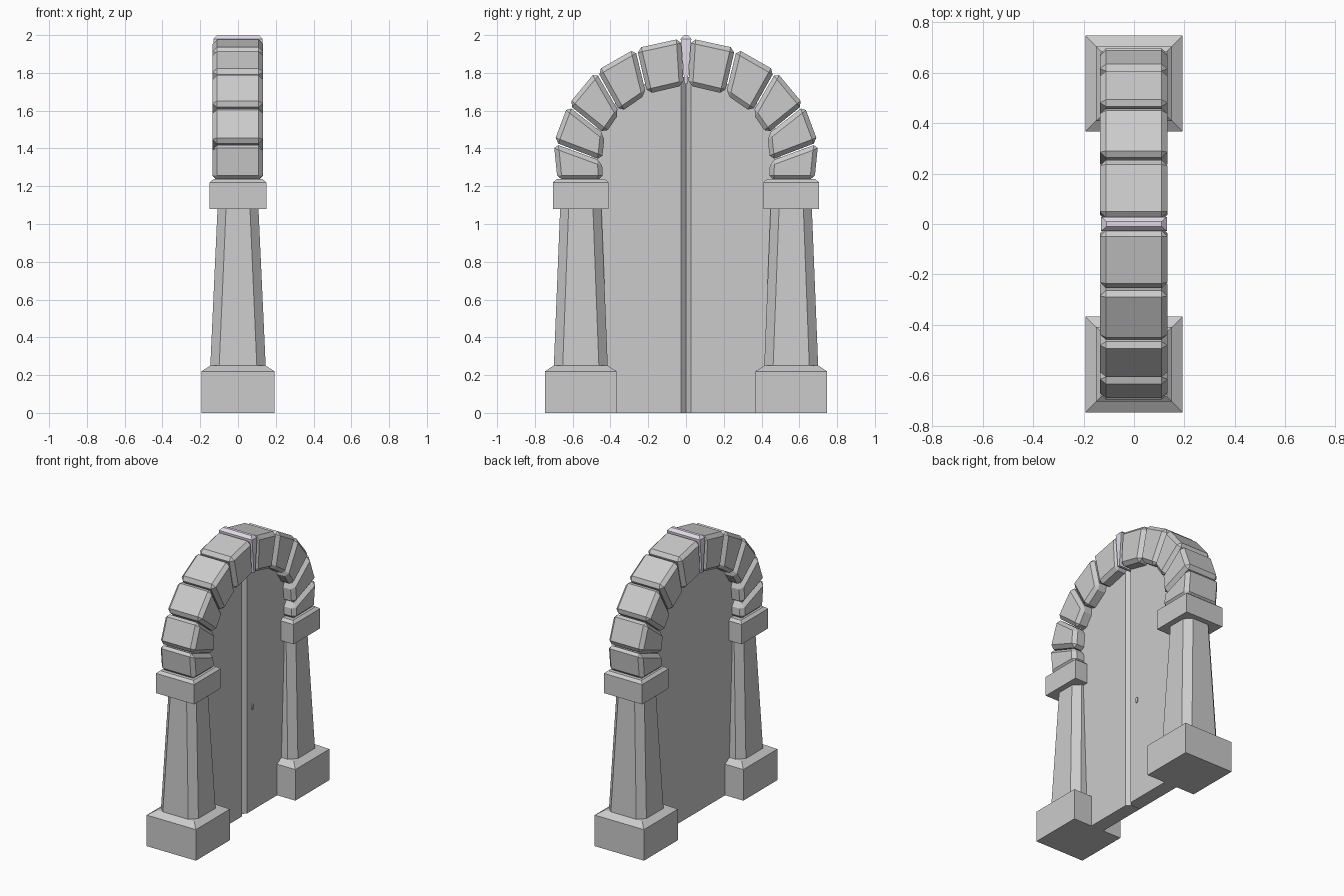
import bpy, bmesh
from math import cos, sin, pi
from mathutils import Vector

if "Cube" in bpy.data.objects:
    bpy.data.objects.remove(bpy.data.objects["Cube"])

PILLAR_Y = 0.557


def finish(name, bm, color=None):
    bmesh.ops.recalc_face_normals(bm, faces=bm.faces)
    me = bpy.data.meshes.new(name)
    bm.to_mesh(me)
    bm.free()
    ob = bpy.data.objects.new(name, me)
    bpy.context.collection.objects.link(ob)
    if color:
        mat = bpy.data.materials.new(name)
        mat.diffuse_color = color
        mat.use_nodes = True
        mat.node_tree.nodes["Principled BSDF"].inputs["Base Color"].default_value = mat.diffuse_color
        me.materials.append(mat)
    return ob


def loft(name, cy, sections):
    """Stack of rectangles (half_x, half_y, corner_chamfer, z) centred on y = cy."""
    bm = bmesh.new()
    rings = []
    for hx, hy, c, z in sections:
        if c:
            pts = [(hx, hy - c), (hx - c, hy), (c - hx, hy), (-hx, hy - c),
                   (-hx, c - hy), (c - hx, -hy), (hx - c, -hy), (hx, c - hy)]
        else:
            pts = [(hx, hy), (-hx, hy), (-hx, -hy), (hx, -hy)]
        rings.append([bm.verts.new((x, cy + y, z)) for x, y in pts])
    n = len(rings[0])
    for a, b in zip(rings, rings[1:]):
        for i in range(n):
            bm.faces.new((a[i], a[(i + 1) % n], b[(i + 1) % n], b[i]))
    bm.faces.new(rings[0])
    bm.faces.new(rings[-1])
    return finish(name, bm)


def prism(pts, x0, x1):
    """Extrude a (y, z) outline from x0 to x1."""
    bm = bmesh.new()
    face = bm.faces.new([bm.verts.new((x0, y, z)) for y, z in pts])
    ext = bmesh.ops.extrude_face_region(bm, geom=[face])
    verts = [v for v in ext["geom"] if isinstance(v, bmesh.types.BMVert)]
    bmesh.ops.translate(bm, verts=verts, vec=(x1 - x0, 0, 0))
    bmesh.ops.recalc_face_normals(bm, faces=bm.faces)
    return bm


def bevel(bm, edges, width):
    bmesh.ops.bevel(bm, geom=edges, offset=width, offset_type='OFFSET',
                    segments=1, profile=0.5, affect='EDGES')


# Joints between arch stones: (outer, inner) points in y, z for one side
joints = [(Vector(o), Vector(i)) for o, i in (
    ((0.68, 1.23), (0.44, 1.23)),
    ((0.70, 1.43), (0.445, 1.335)),
    ((0.625, 1.63), (0.43, 1.475)),
    ((0.475, 1.81), (0.35, 1.59)),
    ((0.265, 1.93), (0.208, 1.688)),
    ((0.022, 1.983), (0.008, 1.735)))]

for side, s in (("left", -1), ("right", 1)):
    cy = s * PILLAR_Y
    # Plinth, tapered pillar and capital
    loft(f"plinth_{side}", cy, [(0.193, 0.19, 0, 0), (0.193, 0.19, 0, 0.22),
                                (0.147, 0.144, 0, 0.25)])
    loft(f"pillar_{side}", cy, [(0.147, 0.143, 0.047, 0.24), (0.108, 0.109, 0.045, 1.09)])
    loft(f"capital_{side}", cy, [(0.15, 0.148, 0, 1.08), (0.15, 0.148, 0, 1.22),
                                 (0.13, 0.128, 0, 1.237)])

    # Bevelled arch stones
    for k, ((o0, i0), (o1, i1)) in enumerate(zip(joints, joints[1:])):
        g = 0.02
        quad = [o0.lerp(o1, g), o0.lerp(o1, 1 - g), i0.lerp(i1, 1 - g), i0.lerp(i1, g)]
        bm = prism([(s * p.x, p.y) for p in quad], -0.135, 0.133)
        bevel(bm, bm.edges[:], 0.024)
        finish(f"arch_stone_{side}_{k + 1}", bm)

    # Door leaf, chamfered at the meeting edge on the handle side
    outline = [(0.001, 0), (0.5, 0), (0.5, 1.23)]
    outline += [tuple(i.lerp(o, 0.22)) for o, i in joints[1:5]] + [(0.001, 1.78)]
    bm = prism([(s * y, z) for y, z in outline], -0.05, 0.05)
    edge = [e for e in bm.edges
            if all(v.co.x > 0.04 and abs(v.co.y) < 0.01 for v in e.verts)]
    bevel(bm, edge, 0.026)
    finish(f"door_leaf_{side}", bm)

# Keystone wedge
bm = prism([(-0.03, 2.0), (0.03, 2.0), (0.008, 1.74), (-0.008, 1.74)], -0.13, 0.13)
top = [e for e in bm.edges if all(v.co.z > 1.9 for v in e.verts)]
bevel(bm, top, 0.02)
finish("keystone", bm, (0.75, 0.71, 0.8, 1))

# Small keyhole plate on the right leaf
plate = [(0.09 + 0.012 * cos(a), 0.733 + 0.021 * sin(a))
         for a in (pi / 8 + k * pi / 4 for k in range(8))]
finish("keyhole_plate", prism(plate, 0.045, 0.056))
